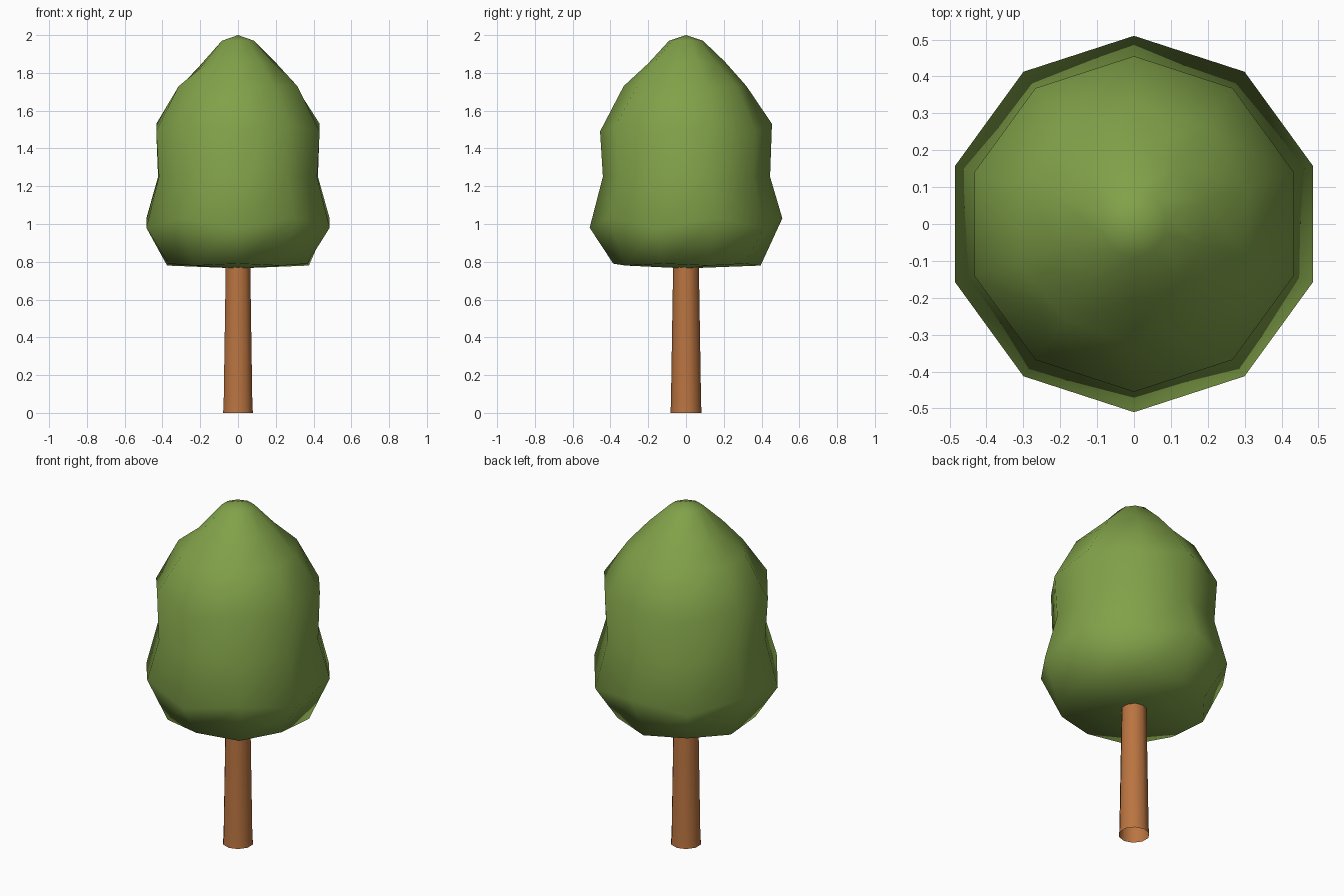
import bpy, bmesh, math

if "Cube" in bpy.data.objects:
    bpy.data.objects.remove(bpy.data.objects["Cube"])

SIDES = 10


def material(name, rgb):
    m = bpy.data.materials.new(name)
    m.diffuse_color = (*rgb, 1)
    m.use_nodes = True
    m.node_tree.nodes["Principled BSDF"].inputs["Base Color"].default_value = m.diffuse_color
    return m


def loft(name, rings, mat, bottom=None, top=None, dent=None):
    """Rings are (z_even, z_odd, r_even, r_odd); the vertices alternate."""
    bm = bmesh.new()
    loops = []
    for level, (z0, z1, r0, r1) in enumerate(rings):
        loop = []
        for i in range(SIDES):
            a = math.pi / 2 + i * math.tau / SIDES
            r, z = (r0, z0) if i % 2 == 0 else (r1, z1)
            if dent and level == dent[0] and i in dent[1]:
                r, z = r + dent[2], z + dent[3]
            loop.append(bm.verts.new((r * math.cos(a), r * math.sin(a), z)))
        loops.append(loop)
    for lo, hi in zip(loops, loops[1:]):
        for i in range(SIDES):
            j = (i + 1) % SIDES
            bm.faces.new((lo[i], lo[j], hi[j], hi[i]))
    for z, loop in ((bottom, loops[0]), (top, loops[-1])):
        if z is not None:
            tip = bm.verts.new((0, 0, z))
            for i in range(SIDES):
                bm.faces.new((loop[i], loop[(i + 1) % SIDES], tip))
    bmesh.ops.recalc_face_normals(bm, faces=bm.faces)
    for f in bm.faces:
        f.smooth = True
    me = bpy.data.meshes.new(name)
    bm.to_mesh(me)
    bm.free()
    me.materials.append(mat)
    ob = bpy.data.objects.new(name, me)
    bpy.context.collection.objects.link(ob)
    return ob


green = material("leaf green", (0.22, 0.36, 0.067))
brown = material("bark brown", (0.49, 0.175, 0.052))

# Trunk: slightly tapered, open at the foot
loft("trunk", [(0, 0, 0.083, 0.083), (0.04, 0.04, 0.08, 0.08),
               (0.85, 0.85, 0.067, 0.067)], brown)

# Leafy crown: lumpy egg with a flat underside and a dent near the top left
loft("crown", [
    (0.78, 0.79, 0.395, 0.385),
    (1.03, 0.98, 0.51, 0.51),
    (1.25, 1.25, 0.445, 0.44),
    (1.53, 1.49, 0.455, 0.455),
    (1.73, 1.73, 0.32, 0.33),
    (1.86, 1.85, 0.205, 0.20),
    (1.97, 1.97, 0.09, 0.09),
], green, bottom=0.765, top=2.0, dent=(5, (2, 3), 0.015, -0.03))
